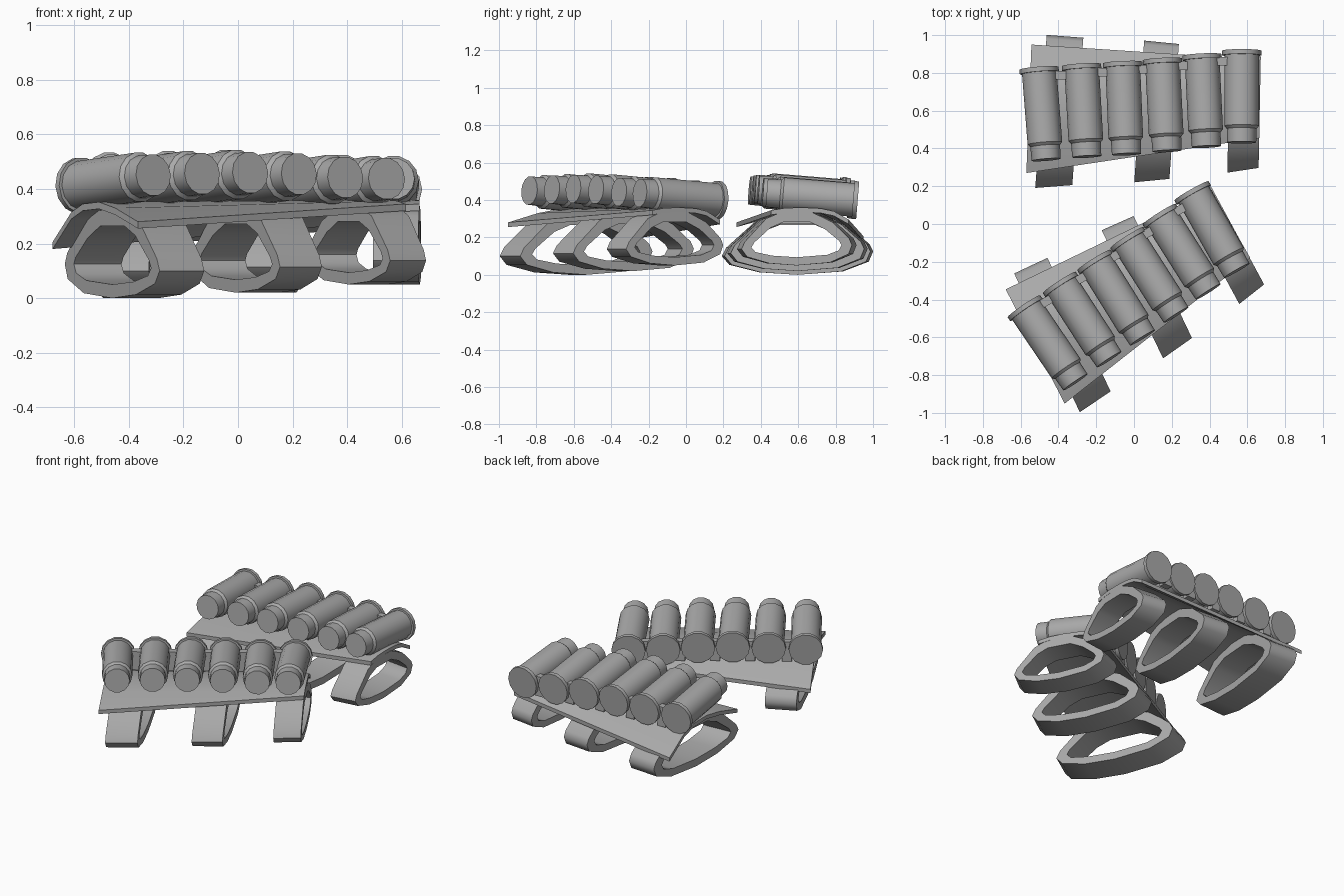
import bpy, bmesh, math
from mathutils import Vector, Matrix

if "Cube" in bpy.data.objects:
    bpy.data.objects.remove(bpy.data.objects["Cube"])

# placement of the two identical holders: straight one at the back, turned one in front
PLACES = [("back", Matrix.Identity(4)),
          ("front", Matrix.Translation((0.262, -0.904, 0)) @ Matrix.Rotation(math.radians(29.6), 4, 'Z'))]
GREY = bpy.data.materials.new("dark_grey")
GREY.diffuse_color = (0.4, 0.4, 0.4, 1)
GREY.use_nodes = True
GREY.node_tree.nodes["Principled BSDF"].inputs["Base Color"].default_value = GREY.diffuse_color


def finish(name, bm, smooth=None):
    """Make one object per holder from the same shape."""
    bmesh.ops.recalc_face_normals(bm, faces=bm.faces)
    for side, mat in PLACES:
        mesh = bpy.data.meshes.new(name)
        bm.to_mesh(mesh)
        mesh.transform(mat)
        mesh.materials.append(GREY)
        ob = bpy.data.objects.new(side + "_" + name, mesh)
        bpy.context.collection.objects.link(ob)
        if smooth:
            bpy.ops.object.select_all(action='DESELECT')
            ob.select_set(True)
            bpy.context.view_layer.objects.active = ob
            bpy.ops.object.shade_smooth_by_angle(angle=math.radians(smooth))
    bm.free()


def bridge(bm, a, b):
    n = len(a)
    for i in range(n):
        j = (i + 1) % n
        bm.faces.new((a[i], a[j], b[j], b[i]))


# curved tapering backing plate: (y, z) of the upper surface at each end
LEFT = [(0.27, 0.28), (0.45, 0.33), (0.58, 0.352), (0.71, 0.345), (0.80, 0.315), (0.95, 0.205)]
RIGHT = [(0.455, 0.345), (0.53, 0.357), (0.62, 0.36), (0.72, 0.355), (0.79, 0.34), (0.87, 0.295)]
T = 0.025
bm = bmesh.new()
rings = []
for prof, x0, lean in ((LEFT, -0.57, 0.04), (RIGHT, 0.665, 0.0)):
    pts = prof + [(y, z - T) for y, z in reversed(prof)]
    rings.append([bm.verts.new((x0 + lean * (y - 0.27), y, z)) for y, z in pts])
bridge(bm, *rings)
for r in rings:
    n = len(r)
    for i in range(n // 2 - 1):
        bm.faces.new((r[i], r[i + 1], r[n - 2 - i], r[n - 1 - i]))
finish("plate", bm, 35)

# strap loop: outer and inner outline, y scaled to -1..1
OUTER = [(-1, .10), (-.94, .145), (-.55, .288), (-.25, .33), (.25, .33), (.65, .265),
         (.95, .165), (1, .125), (.94, .07), (.6, .018), (0, 0), (-.5, .013), (-.9, .053)]
INNER = [(-.82, .11), (-.77, .14), (-.48, .23), (-.25, .265), (.25, .265), (.52, .22),
         (.77, .15), (.81, .125), (.76, .092), (.55, .065), (0, .05), (-.45, .06), (-.75, .082)]
# centre x, centre y, half length left/right, width, shear, bottom, top
STRAPS = [(-.395, .596, .405, .39, .195, .075, .0, .33),
          (.12, .596, .375, .357, .185, .07, .02, .333),
          (.583, .592, .32, .295, .165, .02, .05, .338)]
for k, (cx, cy, hl, hr, w, shear, bot, top) in enumerate(STRAPS):
    bm = bmesh.new()
    loops = []
    for sx, h in ((-1, hl), (1, hr)):
        for outline in (OUTER, INNER):
            loops.append([bm.verts.new((cx + sx * w / 2 + shear * u * h, cy + u * h,
                                        bot + z * (top - bot) / .33)) for u, z in outline])
    lo, li, ro, ri = loops
    for a, b in ((lo, ro), (li, ri), (lo, li), (ro, ri)):
        bridge(bm, a, b)
    finish(f"strap_{k + 1}", bm, 55)

# six cartridges: centres of the rim end and of the tip end, on a slight arch
RIM = [(-.503, .825), (-.278, .842), (-.06, .855), (.15, .872), (.36, .895), (.57, .918)]
TIP = [(-.465, .345), (-.25, .358), (-.04, .368), (.175, .383), (.383, .415), (.57, .428)]
LIFT = [0, .006, .01, .005, -.008, -.012]
RIM_Z, TIP_Z, SIDES = 0.410, 0.45, 14
PROFILE = [(0, .104), (.025, .104), (.025, .092), (.40, .092), (.415, .079), (.488, .077)]
for k in range(6):
    a, b = Vector((*RIM[k], RIM_Z + LIFT[k])), Vector((*TIP[k], TIP_Z + LIFT[k]))
    d = (b - a).normalized()
    side = d.cross(Vector((0, 0, 1))).normalized()
    up = side.cross(d)
    bm = bmesh.new()
    rings = []
    for s, r in PROFILE:
        rings.append([bm.verts.new(a + d * s + r * (side * math.cos(t) + up * math.sin(t)))
                      for t in (2 * math.pi * i / SIDES for i in range(SIDES))])
    for p, q in zip(rings, rings[1:]):
        bridge(bm, p, q)
    bm.faces.new(rings[0])
    bm.faces.new(rings[-1])
    finish(f"cartridge_{k + 1}", bm, 35)

# small retaining blocks between neighbouring cartridges
for k in range(5):
    m = (Vector(RIM[k]) + Vector(RIM[k + 1])) / 2
    bm = bmesh.new()
    bmesh.ops.create_cube(bm, size=1, matrix=Matrix.Translation((m.x + .005, m.y - .045, .385))
                          @ Matrix.Diagonal((.06, .045, .13, 1)))
    finish(f"retainer_{k + 1}", bm)
